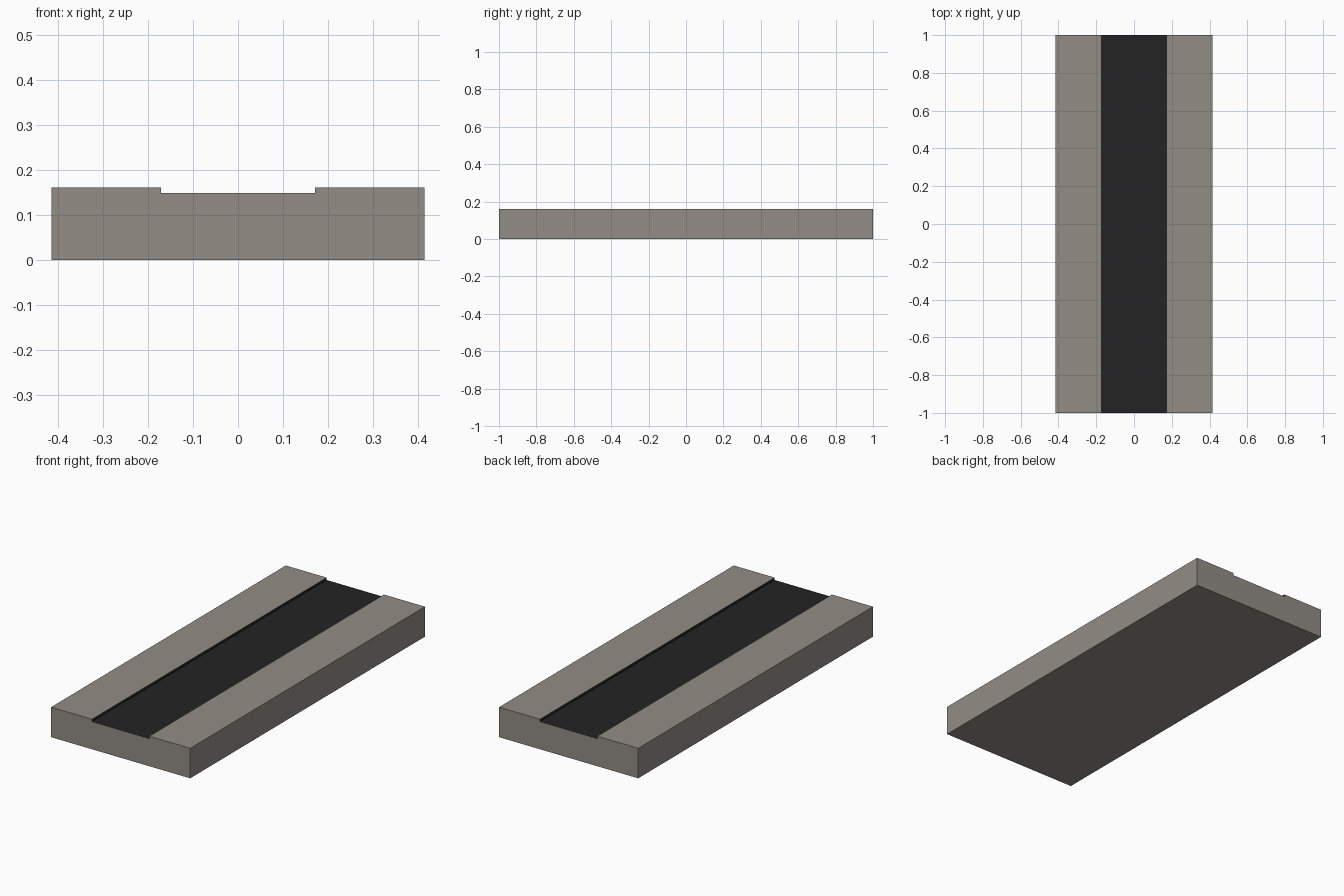
import bpy, bmesh

if "Cube" in bpy.data.objects:
    bpy.data.objects.remove(bpy.data.objects["Cube"])

HALF_W, HALF_L, TOP = 0.415, 1.0, 0.162      # slab size
GROOVE_W, FLOOR = 0.171, 0.149               # half width and floor of the channel


def material(name, rgb):
    mat = bpy.data.materials.new(name)
    mat.diffuse_color = (*rgb, 1.0)
    mat.use_nodes = True
    mat.node_tree.nodes["Principled BSDF"].inputs["Base Color"].default_value = mat.diffuse_color
    return mat


stone = material("warm grey stone", (0.29, 0.265, 0.235))
black = material("black channel", (0.017, 0.017, 0.017))

# Slab cross-section with a shallow channel, mirrored about x = 0
right = [(HALF_W, 0), (HALF_W, TOP), (GROOVE_W, TOP), (GROOVE_W, FLOOR)]
profile = right + [(-x, z) for x, z in reversed(right)]

# Extrude the section along y
bm = bmesh.new()
end = bm.faces.new([bm.verts.new((x, -HALF_L, z)) for x, z in profile])
result = bmesh.ops.extrude_face_region(bm, geom=[end], use_keep_orig=True)
moved = [g for g in result["geom"] if isinstance(g, bmesh.types.BMVert)]
bmesh.ops.translate(bm, verts=moved, vec=(0, 2 * HALF_L, 0))
bmesh.ops.recalc_face_normals(bm, faces=bm.faces)

# Channel floor and walls are black, everything else is stone
for face in bm.faces:
    c = face.calc_center_median()
    in_channel = abs(c.x) < GROOVE_W + 0.001 and c.z > FLOOR - 0.001
    face.material_index = int(in_channel and abs(face.normal.y) < 0.5)

mesh = bpy.data.meshes.new("channel_slab")
bm.to_mesh(mesh)
bm.free()
mesh.materials.append(stone)
mesh.materials.append(black)
slab = bpy.data.objects.new("channel_slab", mesh)
bpy.context.collection.objects.link(slab)
